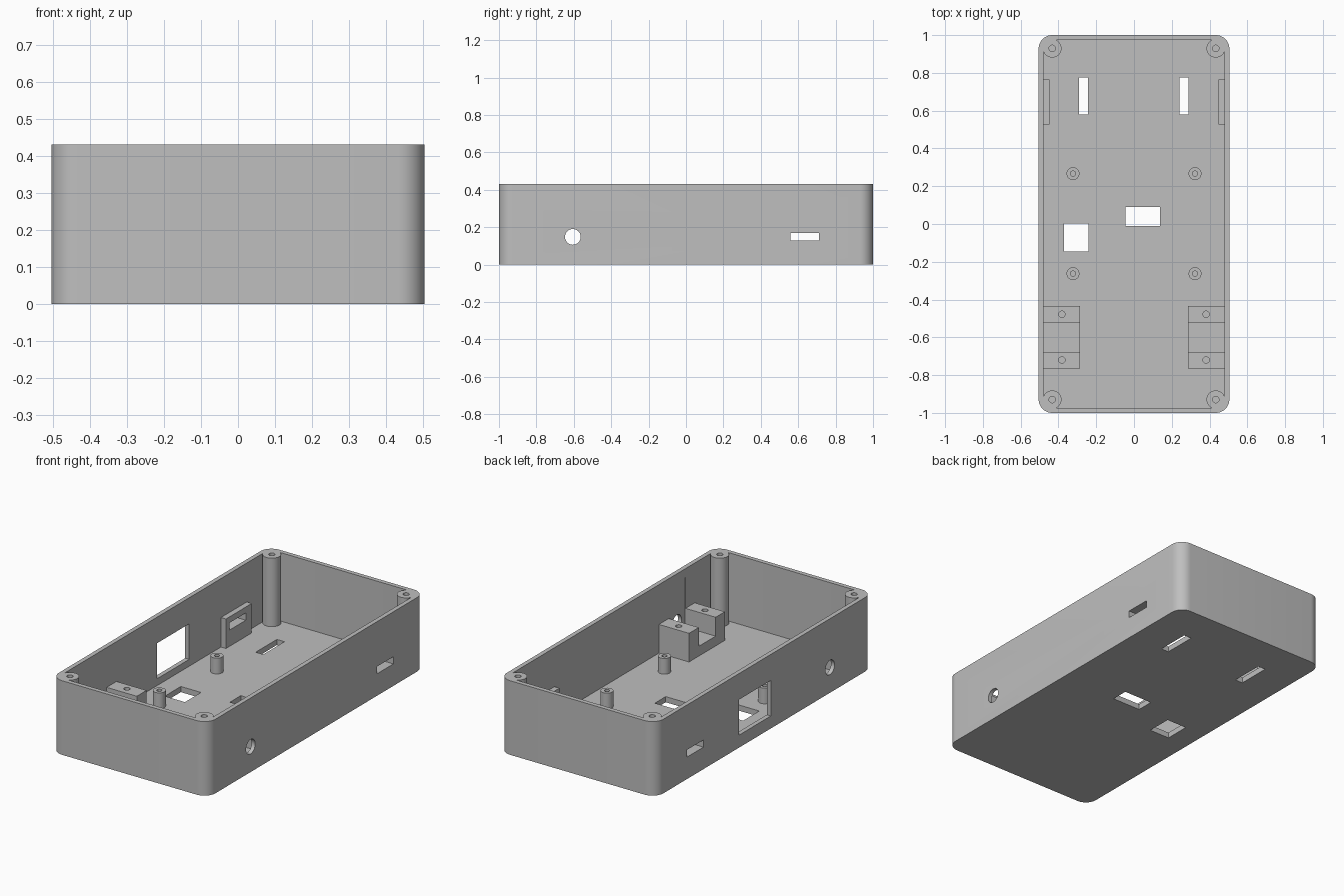
import bpy, bmesh
from math import cos, sin, pi
from mathutils import Matrix

if "Cube" in bpy.data.objects:
    bpy.data.objects.remove(bpy.data.objects["Cube"], do_unlink=True)

HX, HY, TOP = 0.505, 1.0, 0.432      # outer half sizes and height
WALL, FLOOR, CORNER = 0.026, 0.033, 0.072
IX, IY = HX - WALL, HY - WALL        # inner half sizes

grey = bpy.data.materials.new("plain grey")
grey.use_nodes = True
colour = (0.52, 0.52, 0.52, 1)
grey.diffuse_color = colour
grey.node_tree.nodes["Principled BSDF"].inputs["Base Color"].default_value = colour


def make(name, bm):
    bmesh.ops.recalc_face_normals(bm, faces=bm.faces)
    mesh = bpy.data.meshes.new(name)
    bm.to_mesh(mesh)
    bm.free()
    mesh.materials.append(grey)
    obj = bpy.data.objects.new(name, mesh)
    bpy.context.collection.objects.link(obj)
    return obj


def box(name, x, y, z):
    """Box from three (low, high) ranges."""
    bm = bmesh.new()
    bmesh.ops.create_cube(bm, size=1)
    for v in bm.verts:
        v.co = [lo + (c + 0.5) * (hi - lo) for c, (lo, hi) in zip(v.co, (x, y, z))]
    return make(name, bm)


def rod(name, x, y, r, z0, z1, sides=32):
    bm = bmesh.new()
    bmesh.ops.create_cone(bm, cap_ends=True, segments=sides, radius1=r, radius2=r,
                          depth=z1 - z0,
                          matrix=Matrix.Translation((x, y, (z0 + z1) / 2)))
    return make(name, bm)


def rounded_block(name, hx, hy, r, z0, z1, steps=10):
    bm = bmesh.new()
    ring = []
    for q, (sx, sy) in enumerate(((1, 1), (-1, 1), (-1, -1), (1, -1))):
        for i in range(steps + 1):
            a = (q + i / steps) * pi / 2
            ring.append(bm.verts.new((sx * (hx - r) + r * cos(a),
                                      sy * (hy - r) + r * sin(a), z0)))
    face = bm.faces.new(ring)
    ext = bmesh.ops.extrude_face_region(bm, geom=[face])["geom"]
    bmesh.ops.translate(bm, vec=(0, 0, z1 - z0),
                        verts=[g for g in ext if isinstance(g, bmesh.types.BMVert)])
    return make(name, bm)


def carve(obj, *cutters):
    """Subtract each cutter, then discard it."""
    for cutter in cutters:
        mod = obj.modifiers.new("carve", 'BOOLEAN')
        mod.operation, mod.solver, mod.object = 'DIFFERENCE', 'EXACT', cutter
        bpy.context.view_layer.objects.active = obj
        bpy.ops.object.modifier_apply(modifier=mod.name)
        bpy.data.objects.remove(cutter, do_unlink=True)
    return obj


def span(s, a, b):
    """Range from a to b, mirrored when s is negative."""
    return tuple(sorted((s * a, s * b)))


parts = []
SLOT_Y, SLOT_Z = (0.56, 0.71), (0.128, 0.17)
GAP_Y, GAP_FLOOR = (-0.68, -0.525), 0.09

# Open case with rounded vertical corners
case = rounded_block("case_shell", HX, HY, CORNER, 0, TOP)
carve(case, rounded_block("cavity", IX, IY, CORNER - WALL, FLOOR, TOP + 0.1))
parts.append(case)

# Floor openings
through = (-0.1, 0.1)
carve(case,
      box("floor_slot", (-0.292, -0.243), (0.58, 0.775), through),
      box("floor_slot", (0.24, 0.289), (0.58, 0.775), through),
      box("floor_window", (-0.045, 0.138), (-0.01, 0.09), through),
      box("floor_window", (-0.37, -0.24), (-0.146, 0.002), through))

# Large opening in one side wall
carve(case, box("wall_window", (-0.6, -0.42), (-0.06, 0.235), (0.073, 0.28)))

for s, side in ((1, "left"), (-1, "right")):
    # Side wall slot, round hole and shallow recess
    hole = rod("hole", 0, 0, 0.042, -0.1, 0.1, 40)
    hole.data.transform(Matrix.Translation((s * 0.5, -0.605, 0.148))
                        @ Matrix.Rotation(pi / 2, 4, 'Y'))
    carve(case, hole,
          box("slot", span(s, 0.4, 0.6), SLOT_Y, SLOT_Z),
          box("recess", span(s, 0.4, IX + 0.003), GAP_Y, (GAP_FLOOR, 0.38)))

    # Slotted plate against the wall
    plate = box(side + "_slot_plate", span(s, 0.447, IX + 0.004),
                (0.527, 0.765), (FLOOR - 0.004, 0.205))
    carve(plate, box("slot", span(s, 0.4, 0.6), SLOT_Y, SLOT_Z))
    parts.append(plate)

    # U-shaped bracket with two screw holes
    bracket = box(side + "_bracket", span(s, 0.285, IX + 0.002),
                  (-0.765, -0.435), (FLOOR - 0.004, 0.2))
    carve(bracket, box("gap", span(s, 0.2, 0.6), GAP_Y, (GAP_FLOOR, 0.3)),
          *[rod("screw_hole", s * 0.382, y, 0.017, 0.08, 0.3, 20)
            for y in (-0.72, -0.478)])
    parts.append(bracket)

    for t, end in ((1, "back"), (-1, "front")):
        # Corner screw post
        x, y = s * 0.433, t * 0.93
        post = rod(f"{end}_{side}_corner_post", x, y, 0.049, FLOOR - 0.004, TOP)
        parts.append(carve(post, rod("screw_hole", x, y, 0.017, 0.15, 0.6, 20)))

        # Short floor standoff
        x, y = s * 0.323, 0.002 + t * 0.265
        peg = rod(f"{end}_{side}_standoff", x, y, 0.034, FLOOR - 0.004, 0.125)
        parts.append(carve(peg, rod("screw_hole", x, y, 0.014, 0.05, 0.3, 20)))

# Smooth the curves, keep the edges crisp
bpy.ops.object.select_all(action='DESELECT')
for obj in parts:
    obj.select_set(True)
bpy.context.view_layer.objects.active = case
bpy.ops.object.shade_smooth_by_angle(angle=pi / 6)
